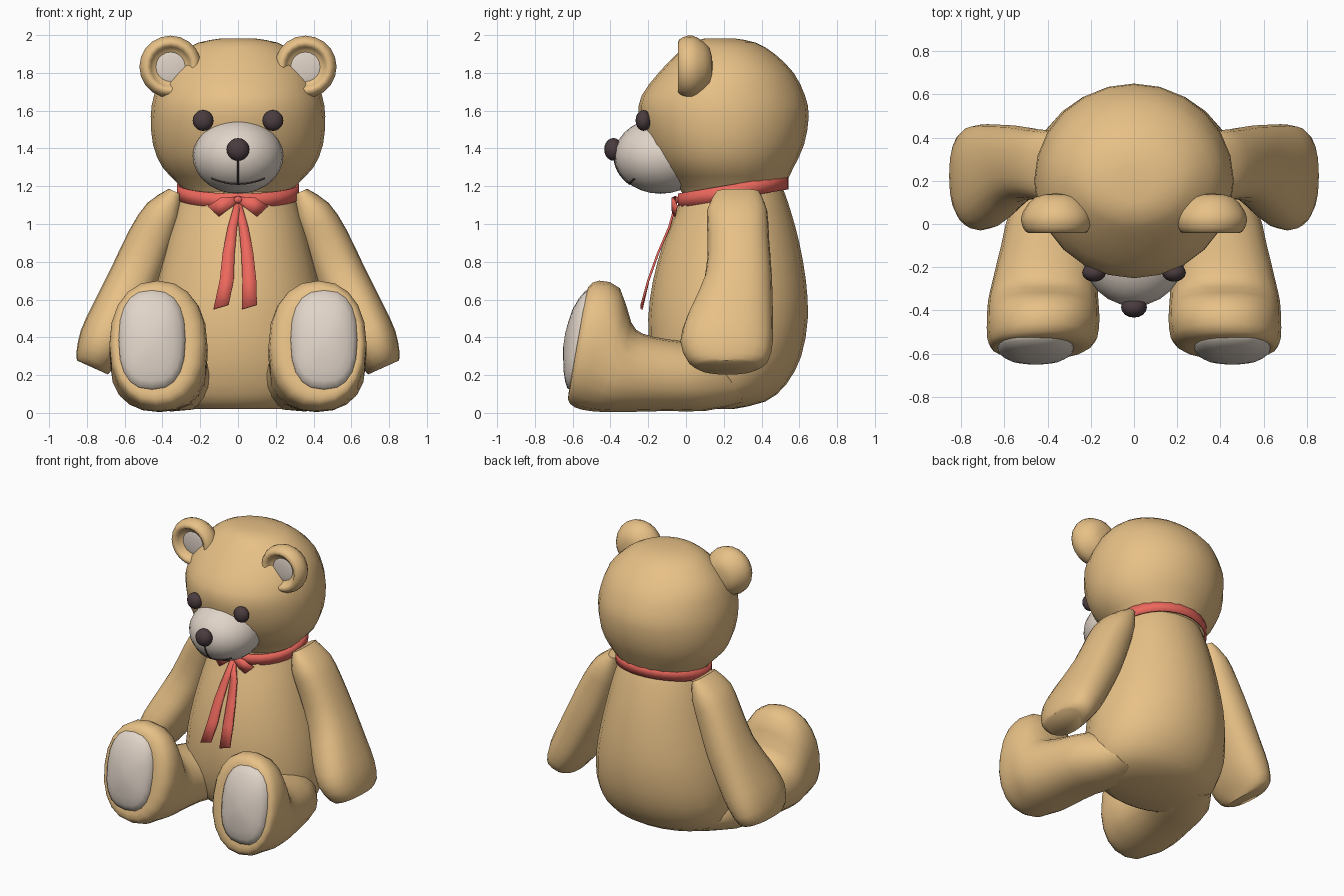
import bpy, bmesh, math
from mathutils import Vector as V

if "Cube" in bpy.data.objects:
    bpy.data.objects.remove(bpy.data.objects["Cube"])


def material(name, rgb):
    m = bpy.data.materials.new(name)
    m.diffuse_color = (*rgb, 1)
    m.use_nodes = True
    m.node_tree.nodes["Principled BSDF"].inputs["Base Color"].default_value = m.diffuse_color
    return m


FUR = material("fur", (0.80, 0.53, 0.24))
CREAM = material("cream", (0.75, 0.66, 0.58))
DARK = material("dark", (0.07, 0.045, 0.05))
RED = material("ribbon_red", (0.85, 0.14, 0.11))


def finish(bm, name, mat, angle=50):
    bmesh.ops.recalc_face_normals(bm, faces=bm.faces)
    me = bpy.data.meshes.new(name)
    bm.to_mesh(me)
    bm.free()
    me.materials.append(mat)
    me.shade_smooth()
    me.set_sharp_from_angle(angle=math.radians(angle))
    ob = bpy.data.objects.new(name, me)
    bpy.context.collection.objects.link(ob)
    return ob


def smooth_path(items, steps):
    """Catmull-Rom interpolation of a list of tuples of vectors."""
    out = []
    for i in range(len(items) - 1):
        p = [items[max(0, min(len(items) - 1, i + k))] for k in (-1, 0, 1, 2)]
        for j in range(steps):
            t = j / steps
            out.append(tuple(
                0.5 * (2 * b + (c - a) * t + (2 * a - 5 * b + 4 * c - d) * t * t
                       + (3 * b - a - 3 * c + d) * t ** 3)
                for a, b, c, d in zip(*p)))
    return out + [items[-1]]


def loft(name, mat, rings, seg=20, power=2.0, steps=2):
    """Skin oval rings given as (edge point, opposite edge point, half-width vector)."""
    rings = smooth_path([tuple(V(v) for v in r) for r in rings], steps)
    bm = bmesh.new()
    loops = []
    for a, b, w in rings:
        loop = []
        for k in range(seg):
            t = math.tau * k / seg
            c, s = (math.copysign(abs(f) ** (2 / power), f) for f in (math.cos(t), math.sin(t)))
            loop.append(bm.verts.new((a + b) / 2 + w * c + (b - a) / 2 * s))
        loops.append(loop)
    for p, q in zip(loops, loops[1:]):
        for k in range(seg):
            bm.faces.new((p[k], p[(k + 1) % seg], q[(k + 1) % seg], q[k]))
    bm.faces.new(loops[0])
    bm.faces.new(loops[-1])
    return finish(bm, name, mat)


def ball(name, mat, loc, size, seg=16):
    bm = bmesh.new()
    bmesh.ops.create_uvsphere(bm, u_segments=seg, v_segments=seg // 2 + 2, radius=1)
    bmesh.ops.scale(bm, vec=size, verts=bm.verts)
    bmesh.ops.translate(bm, vec=loc, verts=bm.verts)
    return finish(bm, name, mat)


def strip(name, pairs, closed=False, thick=0.012):
    """Flat ribbon between pairs of edge points."""
    bm = bmesh.new()
    vs = [[bm.verts.new(p) for p in pair] for pair in pairs]
    for a, b in zip(vs, vs[1:] + (vs[:1] if closed else [])):
        bm.faces.new((a[0], a[1], b[1], b[0]))
    ob = finish(bm, name, RED)
    mod = ob.modifiers.new("thickness", 'SOLIDIFY')
    mod.thickness = thick
    mod.offset = 0
    return ob


def stack(name, rows):
    """Loft of horizontal sections: height, half width, front y, back y."""
    return loft(name, FUR, [((0, f, z), (0, b, z), (w, 0, 0)) for z, w, f, b in rows], 24)


# Torso and head
stack("body", [(.02, .26, -.04, .25), (.06, .38, -.10, .42), (.15, .455, -.15, .53),
               (.30, .485, -.19, .61), (.50, .47, -.20, .645), (.70, .43, -.175, .635),
               (.90, .38, -.12, .60), (1.05, .34, -.06, .56), (1.17, .30, -.02, .52),
               (1.25, .27, 0, .48)])
stack("head", [(1.13, .26, 0, .48), (1.21, .315, -.05, .525), (1.30, .40, -.14, .57),
               (1.42, .45, -.21, .625), (1.57, .462, -.25, .65), (1.68, .445, -.235, .63),
               (1.80, .40, -.145, .57), (1.90, .31, -.05, .47), (1.96, .21, .02, .37),
               (1.982, .09, .1, .26)])

# Muzzle, nose and mouth
MC, MR = V((0, -.135, 1.36)), V((.24, .245, .20))
ball("muzzle", CREAM, MC, MR, 24)
ball("nose", DARK, (0, -.385, 1.395), (.06, .048, .06))


def mouth_line(name, pts):
    cu = bpy.data.curves.new(name, 'CURVE')
    cu.dimensions = '3D'
    cu.bevel_depth = .005
    cu.bevel_resolution = 1
    sp = cu.splines.new('POLY')
    sp.points.add(len(pts) - 1)
    for p, (x, z) in zip(sp.points, pts):
        d = max(0, 1 - (x / MR.x) ** 2 - ((z - MC.z) / MR.z) ** 2)
        p.co = (x, MC.y - MR.y * math.sqrt(d), z, 1)
    cu.materials.append(DARK)
    bpy.context.collection.objects.link(bpy.data.objects.new(name, cu))


mouth_line("mouth_smile", [(x * .02, 1.212 + .6e-3 * x * x) for x in range(-7, 8)])
mouth_line("mouth_seam", [(0, 1.35 - .023 * k) for k in range(7)])

for s, side in ((-1, "right"), (1, "left")):
    ball(side + "_eye", DARK, (s * .185, -.225, 1.548), (.055, .042, .055))

    # Dished ear with a pale lining
    ex, ez = s * .357, 1.832
    loft(side + "_ear", FUR,
         [((ex, y, ez - r), (ex, y, ez + r), (r, 0, 0)) for r, y in
          ((.02, .14), (.10, .125), (.155, .06), (.165, .01), (.145, -.035),
           (.115, -.04), (.09, -.005), (.02, .015))])
    ball(side + "_ear_lining", CREAM, (ex, .01, ez), (.10, .018, .10))

    # Arm: flattened, widening to a blunt paw
    n = V((s * .91, 0, .41))
    loft(side + "_arm", FUR,
         [((s * x, f, z), (s * x, b, z), n * t) for x, z, f, b, t in
          ((.33, 1.17, .16, .39, .04), (.39, 1.07, .11, .43, .10), (.46, .92, .115, .44, .125),
           (.545, .72, .10, .455, .135), (.64, .52, .01, .46, .14), (.71, .38, -.03, .46, .135),
           (.76, .275, .01, .435, .105), (.77, .24, .07, .37, .09))], 20, 2.4)

    # Leg running forward into an upright foot
    loft(side + "_leg", FUR,
         [((s * x, y0, z0), (s * x, y1, z1), (w, 0, 0)) for y0, z0, y1, z1, x, w in
          ((.30, .05, .25, .30, .25, .17), (.10, .01, .10, .36, .32, .24),
           (-.10, .01, -.10, .39, .38, .235), (-.30, .005, -.23, .42, .41, .245),
           (-.42, .005, -.29, .48, .42, .255), (-.51, .01, -.35, .66, .42, .26),
           (-.59, .03, -.46, .70, .425, .255), (-.625, .07, -.515, .67, .44, .22),
           (-.615, .13, -.53, .63, .45, .18))], 20, 2.2)

    # Sole pad
    loft(side + "_sole_pad", CREAM,
         [((s * .455, y0, z0), (s * .455, y1, z1), (w, 0, 0)) for y0, z0, y1, z1, w in
          ((-.59, .12, -.50, .65, .175), (-.628, .13, -.535, .645, .175),
           (-.648, .22, -.60, .55, .12), (-.65, .35, -.64, .42, .03))], 20, 2.5)

    # Bow loop and hanging tail
    strip(side + "_bow_loop", [((0, -.055, 1.145), (0, -.055, 1.115)),
                               ((s * .09, -.07, 1.14), (s * .06, -.07, 1.07)),
                               ((s * .16, -.05, 1.095), (s * .10, -.06, 1.04))])
    tail = [(0, -.05, 1.12, .015), (s * .03, -.09, .98, .025), (s * .05, -.15, .84, .032),
            (s * .06, -.20, .70, .037), (s * .075 - .015, -.235, .56, .04)]
    strip(side + "_ribbon_tail", [((x - w, y, z - .012 * (y < -.23)),
                                   (x + w, y, z + .012 * (y < -.23))) for x, y, z, w in tail])

# Tilted neck ribbon and knot
ring = []
for k in range(32):
    a = math.tau * k / 32
    x, y = .318 * math.cos(a), .25 + .287 * math.sin(a)
    z = 1.17 + .17 * (y - .25)
    ring.append(((x, y, z - .035), (x, y, z + .04)))
strip("neck_ribbon", ring, closed=True)
ball("bow_knot", RED, (0, -.055, 1.128), (.025, .02, .02), 12)
